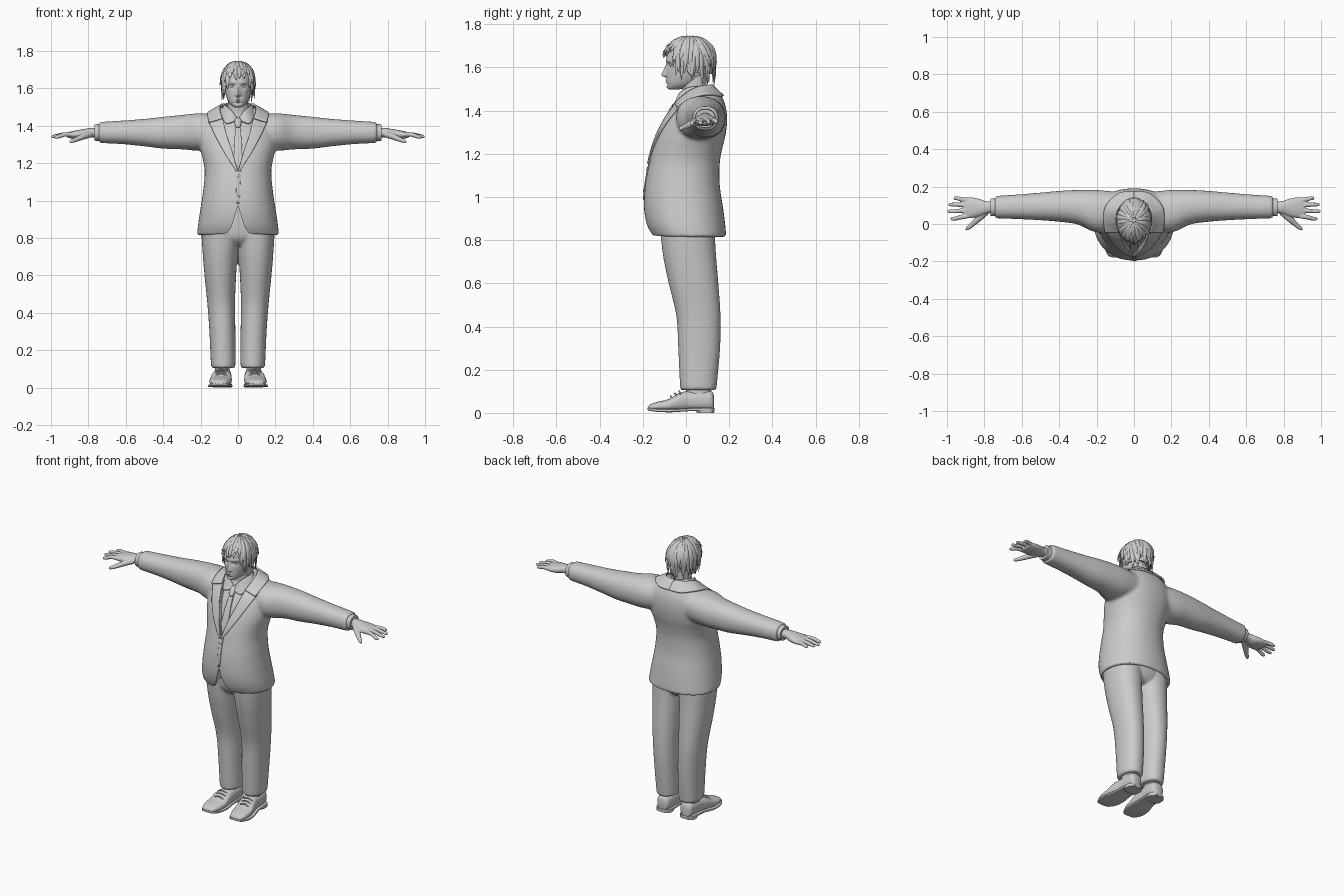
import bpy, bmesh, math, random
from mathutils import Vector, Matrix
from mathutils.bvhtree import BVHTree

if "Cube" in bpy.data.objects:
    bpy.data.objects.remove(bpy.data.objects["Cube"])

random.seed(4)


def spline(rows, n):
    """Catmull-Rom interpolation of equal-length tuples."""
    out = []
    for i in range(len(rows) - 1):
        quad = rows[max(i - 1, 0)], rows[i], rows[i + 1], rows[min(i + 2, len(rows) - 1)]
        for k in range(n):
            t = k / n
            out.append(tuple(0.5 * (2 * b + (c - a) * t + (2 * a - 5 * b + 4 * c - d) * t * t
                                    + (3 * b - a - 3 * c + d) * t ** 3) for a, b, c, d in zip(*quad)))
    return out + [tuple(rows[-1])]


def stack(rows, axis='Z', n=5, seg=40, p=2.2):
    """Superellipse rings; each row is (station, a0, a1, b0, b1)."""
    rings = []
    for t, a0, a1, b0, b1 in spline(rows, n):
        ring = []
        for k in range(seg):
            c, s = math.cos(math.tau * k / seg), math.sin(math.tau * k / seg)
            a = (a0 + a1) / 2 + (a1 - a0) / 2 * math.copysign(abs(c) ** (2 / p), c)
            b = (b0 + b1) / 2 + (b1 - b0) / 2 * math.copysign(abs(s) ** (2 / p), s)
            ring.append(Vector({'Z': (a, b, t), 'X': (t, a, b), 'Y': (a, t, b)}[axis]))
        rings.append(ring)
    return rings


def tube(rows, n=4, seg=10, centre=None):
    """Rings along a path; each row is (x, y, z, half width, half thickness)."""
    rows = spline(rows, n)
    pts = [Vector(r[:3]) for r in rows]
    rings = []
    for i, r in enumerate(rows):
        t = (pts[min(i + 1, len(pts) - 1)] - pts[max(i - 1, 0)]).normalized()
        up = (pts[i] - centre) if centre else Vector((0, 0, 1))
        side = t.cross(up).normalized()
        up = side.cross(t)
        rings.append([pts[i] + side * r[3] * math.cos(math.tau * k / seg)
                      + up * r[4] * math.sin(math.tau * k / seg) for k in range(seg)])
    return rings


def flip(rings):
    return [[Vector((-v.x, v.y, v.z)) for v in ring] for ring in rings]


def finish(name, bm, mirror=False):
    bmesh.ops.recalc_face_normals(bm, faces=bm.faces)
    me = bpy.data.meshes.new(name)
    bm.to_mesh(me)
    bm.free()
    ob = bpy.data.objects.new(name, me)
    bpy.context.collection.objects.link(ob)
    if mirror:
        ob.modifiers.new("Mirror", 'MIRROR').use_mirror_merge = False
    return ob


def loft(name, *sets, mirror=False):
    bm = bmesh.new()
    for rings in sets:
        vs = [[bm.verts.new(v) for v in ring] for ring in rings]
        m = len(vs[0])
        for a, b in zip(vs, vs[1:]):
            for k in range(m):
                bm.faces.new((a[k], a[(k + 1) % m], b[(k + 1) % m], b[k]))
        bm.faces.new(vs[0])
        bm.faces.new(vs[-1])
    return finish(name, bm, mirror)


def sheet(name, a, b, thick, bvh=None, off=0.0, mirror=True, n=6, m=8):
    """Cloth strip between two edges, optionally laid on a body from the front."""
    bm = bmesh.new()
    grid = []
    for p, q in zip(spline(a, n), spline(b, n)):
        row = [Vector(p).lerp(Vector(q), k / m) for k in range(m + 1)]
        for v in row:
            hit = bvh.ray_cast(Vector((v.x, -1, v.z)), Vector((0, 1, 0)))[0] if bvh else None
            if hit:
                v.y = hit.y - off
        grid.append([bm.verts.new(v) for v in row])
    for r, s in zip(grid, grid[1:]):
        for k in range(m):
            bm.faces.new((r[k], r[k + 1], s[k + 1], s[k]))
    ob = finish(name, bm, mirror)
    sol = ob.modifiers.new("Thickness", 'SOLIDIFY')
    sol.thickness, sol.offset = thick, 0
    return ob


def ball(name, loc, size, mirror=False):
    bm = bmesh.new()
    bmesh.ops.create_uvsphere(bm, u_segments=20, v_segments=12, radius=1,
                              matrix=Matrix.Translation(loc) @ Matrix.Diagonal((*size, 1)))
    return finish(name, bm, mirror)


def bake(ob):
    me = bpy.data.meshes.new_from_object(ob.evaluated_get(bpy.context.evaluated_depsgraph_get()))
    ob.modifiers.clear()
    ob.data = me


def fuse(ob, voxel, rounds):
    rem = ob.modifiers.new("Fuse", 'REMESH')
    rem.mode, rem.voxel_size = 'VOXEL', voxel
    smo = ob.modifiers.new("Soften", 'SMOOTH')
    smo.factor, smo.iterations = 0.5, rounds
    bake(ob)


def tree(ob):
    return BVHTree.FromPolygons([v.co for v in ob.data.vertices], [p.vertices for p in ob.data.polygons])


def prism(name, half, y0, y1):
    outline = half + [(-x, z) for x, z in reversed(half) if x > 0]
    return loft(name, [[Vector((x, y, z)) for x, z in outline] for y in (y0, y1)])


# Jacket: torso and sleeves fused
torso = stack([(z, -w, w, f, b) for z, w, f, b in [
    (.815, .218, -.155, .187), (.87, .214, -.182, .182), (.95, .202, -.195, .172), (1.05, .187, -.19, .157),
    (1.15, .178, -.172, .156), (1.22, .188, -.155, .167), (1.28, .203, -.136, .182), (1.34, .208, -.11, .19),
    (1.40, .20, -.075, .188), (1.44, .17, -.04, .178), (1.475, .13, -.005, .16), (1.50, .095, .0, .138)]])
sleeve = stack([(.08, -.03, .17, 1.29, 1.46), (.2, -.045, .182, 1.268, 1.467), (.3, -.003, .182, 1.274, 1.458),
                (.4, .012, .177, 1.278, 1.448), (.5, .02, .168, 1.29, 1.437), (.62, .026, .158, 1.302, 1.428),
                (.745, .03, .15, 1.308, 1.42)], 'X')
jacket = loft("jacket", torso, sleeve, flip(sleeve))
fuse(jacket, .009, 8)
jacket_bvh = tree(jacket)
cutters = [
    prism("neckline_cutter", [(0, 1.165), (.06, 1.35), (.085, 1.45), (.085, 1.6)], -.4, .03),
    prism("vent_cutter", [(0, .975), (.016, .92), (.035, .86), (.055, .83), (.085, .815), (.1, .75)], -.4, -.1),
    loft("hem_cutter", stack([(.7, -.207, .207, -.145, .175), (.88, -.202, .202, -.165, .17)]))]
for c in cutters:
    mod = jacket.modifiers.new("Cut", 'BOOLEAN')
    mod.operation, mod.object, mod.solver = 'DIFFERENCE', c, 'EXACT'
bake(jacket)
for c in cutters:
    bpy.data.objects.remove(c)

# Lapels, collar, front edge and buttons
sheet("lapel", [(.083, 0, 1.445), (.06, 0, 1.35), (.03, 0, 1.26), (.002, 0, 1.16)],
      [(.158, 0, 1.425), (.128, 0, 1.36), (.075, 0, 1.26), (.008, 0, 1.155)], .008, jacket_bvh, .006)
sheet("jacket_collar", [(0, .12, 1.517), (.06, .11, 1.517), (.092, .06, 1.51), (.096, .01, 1.485), (.083, -.045, 1.44)],
      [(0, .172, 1.468), (.08, .163, 1.468), (.148, .10, 1.475), (.162, .03, 1.46), (.155, -.045, 1.42)], .01)
sheet("front_overlap", [(-.012, 0, 1.165), (-.008, 0, .985)], [(.015, 0, 1.165), (.008, 0, .985)],
      .005, jacket_bvh, .002, False)
for z in (1.13, 1.03):
    y = jacket_bvh.ray_cast(Vector((.003, -1, z)), Vector((0, 1, 0)))[0].y
    ball("button", (.003, y - .004, z), (.009, .004, .009))

# Shirt, collar and tie
shirt = loft("shirt", stack([(z, -w, w, f, b) for z, w, f, b in [
    (1.12, .14, -.15, .1), (1.2, .15, -.14, .1), (1.28, .15, -.115, .1), (1.34, .14, -.09, .1),
    (1.40, .115, -.055, .11), (1.44, .085, -.025, .115), (1.475, .066, -.012, .11), (1.505, .064, -.01, .11)]]))
shirt_bvh = tree(shirt)
sheet("shirt_collar", [(.006, -.034, 1.445), (.035, -.03, 1.48), (.062, .01, 1.505), (.068, .05, 1.512), (0, .116, 1.515)],
      [(.016, -.06, 1.425), (.062, -.06, 1.412), (.084, -.015, 1.445), (.09, .05, 1.47), (0, .13, 1.475)], .006)
sheet("tie", [(-.012, 0, 1.41), (-.02, 0, 1.3), (-.026, 0, 1.16)], [(.012, 0, 1.41), (.02, 0, 1.3), (.026, 0, 1.16)],
      .008, shirt_bvh, .006, False)
loft("tie_knot", stack([(1.39, -.012, .012, -.075, -.045), (1.40, -.015, .015, -.08, -.045),
                        (1.43, -.022, .022, -.062, -.02), (1.442, -.017, .017, -.05, -.015)], seg=20))

# Trousers: legs and hips fused
leg = stack([(.105, .018, .14, -.024, .14), (.13, .014, .145, -.028, .143), (.3, .014, .153, -.036, .158),
             (.45, .016, .164, -.045, .16), (.6, .01, .179, -.08, .15), (.72, .002, .189, -.105, .14),
             (.84, -.005, .195, -.118, .133), (.95, -.005, .185, -.12, .13)])
hips = stack([(.76, -.1, .1, -.07, .1), (.80, -.17, .17, -.108, .128), (.88, -.19, .19, -.12, .135),
              (1.02, -.17, .17, -.12, .13)])
fuse(loft("trousers", leg, flip(leg), hips), .008, 4)

# Shoes with sole, heel, tongue and laces
loft("shoe", stack([(-.174, .085, .115, .014, .03), (-.165, .062, .136, .012, .04), (-.13, .044, .15, .01, .052),
                    (-.08, .034, .152, .008, .064), (-.03, .034, .143, .008, .093), (.02, .036, .132, .01, .102),
                    (.08, .036, .128, .012, .106), (.118, .044, .122, .012, .1), (.13, .06, .106, .014, .08)],
                   'Y', p=2.5), mirror=True)
loft("sole", stack([(-.178, .08, .12, .014, .025), (-.165, .056, .142, .009, .022), (-.12, .036, .158, .004, .018),
                    (-.06, .03, .157, .003, .018), (.02, .036, .137, .008, .022), (.1, .034, .132, .006, .022),
                    (.132, .06, .108, .006, .022)], 'Y', p=6), mirror=True)
loft("heel", stack([(.0, .035, .133, .05, .13), (.022, .035, .133, .045, .132)], p=3), mirror=True)
loft("sock", stack([(.07, .045, .122, .0, .115), (.2, .045, .122, .0, .115)]), mirror=True)
loft("laces", *[tube([(.055, y, z - .012, .004, .004), (.091, y - .006, z + .002, .004, .004),
                      (.126, y, z - .012, .004, .004)]) for y, z in [(-.065, .076), (-.045, .088), (-.025, .098)]],
     mirror=True)

# Shirt cuffs and hands
loft("cuff", stack([(.70, .042, .138, 1.32, 1.41), (.76, .042, .136, 1.32, 1.408), (.766, .046, .132, 1.324, 1.404)], 'X'),
     mirror=True)
palm = stack([(.74, .06, .122, 1.335, 1.39), (.79, .055, .122, 1.337, 1.388), (.83, .04, .135, 1.33, 1.382),
              (.87, .032, .142, 1.33, 1.375), (.905, .034, .14, 1.335, 1.366), (.914, .045, .13, 1.342, 1.36)], 'X', seg=28)
parts = [palm]
for y0, y1, tip, z in [(.045, .028, .982, 1.338), (.073, .068, .998, 1.342), (.101, .104, .993, 1.345), (.127, .138, .965, 1.347)]:
    parts.append(tube([(.88, y0, 1.352, .013, .013), (.925, (y0 + y1) / 2, 1.354, .0125, .012),
                       (.96 if tip > .97 else .945, y1, z + .004, .011, .0105), (tip - .006, y1, z, .009, .008),
                       (tip, y1, z, .003, .003)]))
parts.append(tube([(.79, .065, 1.355, .018, .018), (.83, .03, 1.342, .018, .017), (.862, .0, 1.328, .014, .013),
                   (.888, -.022, 1.318, .011, .01), (.9, -.032, 1.313, .004, .004)]))
fuse(loft("hand", *parts), .0035, 3)
bpy.data.objects["hand"].modifiers.new("Mirror", 'MIRROR')

# Neck and head, with facial relief pushed into the skull
loft("neck", stack([(1.42, -.058, .058, -.012, .105), (1.48, -.053, .053, -.015, .095), (1.56, -.053, .053, -.02, .095)]))
head = loft("head", stack([(z, -w, w, f, b) for z, w, f, b in [
    (1.497, .014, -.075, -.04), (1.505, .03, -.084, .0), (1.525, .049, -.089, .05), (1.56, .064, -.09, .09),
    (1.60, .071, -.09, .11), (1.64, .074, -.091, .12), (1.68, .07, -.08, .118), (1.715, .05, -.05, .09),
    (1.732, .02, .0, .05)]], n=9, seg=96))
for v in head.data.vertices:
    x, y, z = v.co
    if y < -.02:
        def bump(cx, cz, sx, sz):
            return math.exp(-((abs(x) - cx) / sx) ** 2 - ((z - cz) / sz) ** 2)
        nose = min(max((1.618 - z) / .05, 0), 1) * min(max((z - 1.552) / .01, 0), 1)
        v.co.y += (.013 * bump(.031, 1.611, .016, .011) - .004 * bump(.03, 1.632, .024, .008)
                   - .024 * nose * math.exp(-(x / (.007 + .006 * nose)) ** 2)
                   - .006 * bump(0, 1.542, .019, .004) - .006 * bump(0, 1.531, .017, .004)
                   + .004 * bump(0, 1.521, .022, .004) - .004 * bump(0, 1.508, .018, .008))
ball("eye", (.031, -.064, 1.611), (.013, .012, .01), True)
ball("ear", (.075, .025, 1.595), (.009, .02, .032), True)

# Hair: cap and layered locks
C = Vector((0, .02, 1.64))


def scalp(a, th, lift):
    over = max(th - math.pi / 2, 0)
    r = math.sin(min(th, math.pi / 2)) - .13 * over
    z = math.cos(th) if over == 0 else -over
    return C + Vector(((.083 * r * math.sin(a)), -.11 * r * math.cos(a), .1 * z)) * (1 + lift)


def reach(a):
    side = min(max((abs(a) - .6) / .45, 0), 1)
    return 1.5 + side * (.92 - .1 * math.cos(a))


cap = []
for i in range(1, 17):
    cap.append([scalp(a, reach(a) * .9 * i / 16, 0) for a in (math.tau * k / 48 - math.pi for k in range(48))])
loft("hair_cap", cap)
locks = []
for layer, count in enumerate((18, 26, 34)):
    for k in range(count):
        a = math.tau * (k + random.uniform(-.3, .3)) / count - math.pi
        end = reach(a) * (.72 + .14 * layer) * random.uniform(.93, 1.06)
        swirl, w = random.uniform(-.25, .25), random.uniform(.011, .016)
        flare = random.uniform(.02, .17)
        rows = []
        for t, wide in [(0, .3), (.25, .8), (.55, 1), (.8, .75), (1, .1)]:
            p = scalp(a + swirl * t * t, .12 + (end - .12) * t, .035 + .012 * (2 - layer) + flare * t ** 5)
            rows.append((*p, w * wide, .007 * wide))
        locks.append(tube(rows, 3, 8, C))
loft("hair_locks", *locks)

# Smooth shading with crisp edges kept
for ob in bpy.context.collection.objects:
    ob.data.shade_smooth()
    ob.data.set_sharp_from_angle(angle=math.radians(45))
